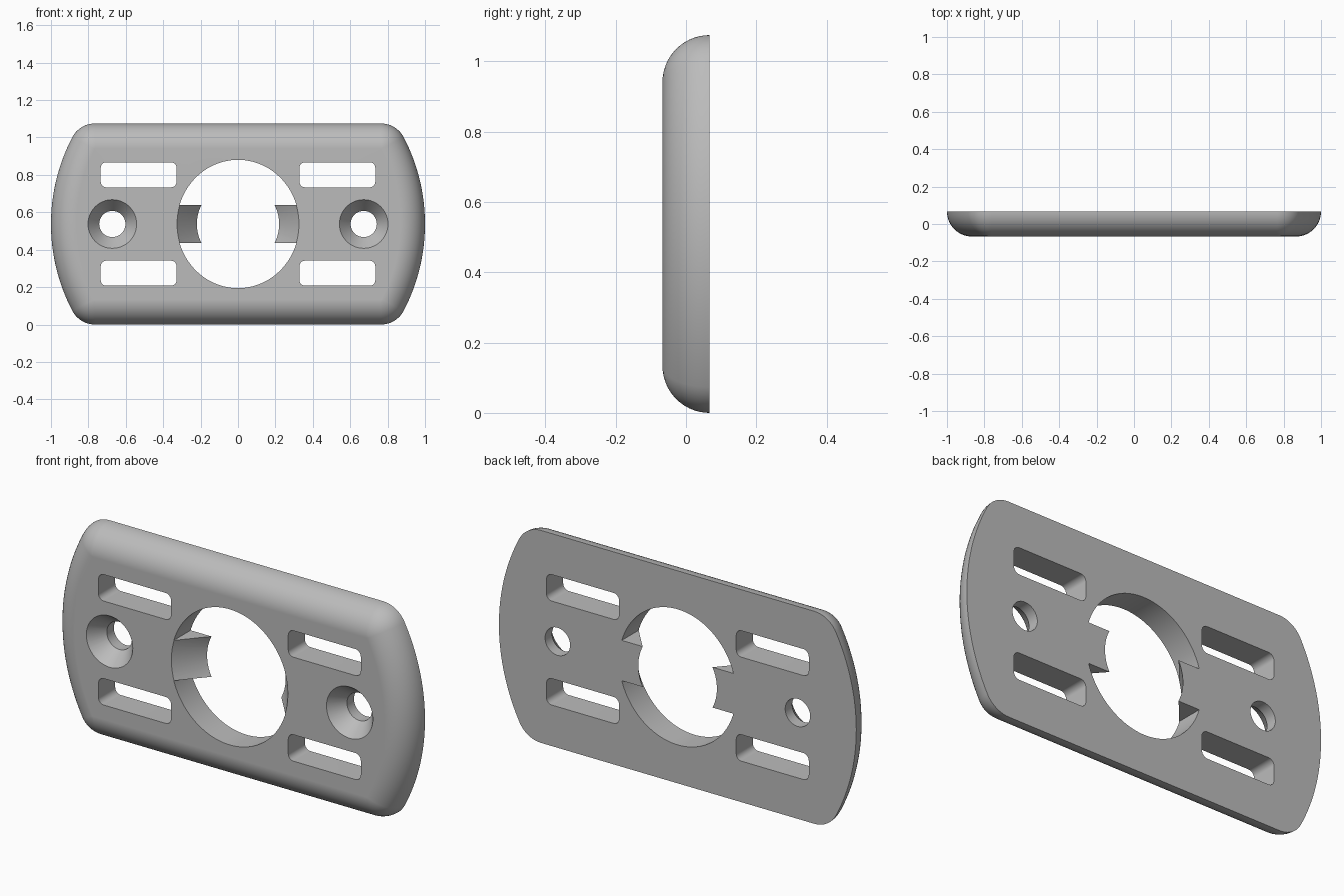
import bpy, bmesh
from math import sin, cos, pi, radians, sqrt, atan2, asin

cube = bpy.data.objects.get("Cube")
if cube:
    bpy.data.objects.remove(cube)

HALF_T = 0.067            # half thickness
MID = 0.5375              # half height
CORNER = 0.137            # corner radius of the outline
SIDE = 1.0                # radius of the bowed ends

grey = bpy.data.materials.new("light_grey")
grey.use_nodes = True
colour = (0.5, 0.5, 0.5, 1)
grey.diffuse_color = colour
grey.node_tree.nodes["Principled BSDF"].inputs["Base Color"].default_value = colour


def loft(name, rings):
    """Solid from rings of (x, z) points, each ring given as (y, points)."""
    bm = bmesh.new()
    loops = [[bm.verts.new((x, y, z + MID)) for x, z in pts] for y, pts in rings]
    n = len(loops[0])
    for a, b in zip(loops, loops[1:]):
        for i in range(n):
            j = (i + 1) % n
            bm.faces.new((a[i], a[j], b[j], b[i]))
    bm.faces.new(loops[0][::-1])
    bm.faces.new(loops[-1])
    bmesh.ops.recalc_face_normals(bm, faces=bm.faces)
    mesh = bpy.data.meshes.new(name)
    bm.to_mesh(mesh)
    bm.free()
    mesh.materials.append(grey)
    obj = bpy.data.objects.new(name, mesh)
    bpy.context.collection.objects.link(obj)
    return obj


def arc(cx, cz, rx, rz, a0, a1, steps):
    return [(cx + rx * cos(a0 + (a1 - a0) * i / steps),
             cz + rz * sin(a0 + (a1 - a0) * i / steps)) for i in range(steps + 1)]


def ellipse(cx, rx, rz, n=96):
    return arc(cx, 0, rx, rz, 0, 2 * pi, n)[:-1]


def outline(inset):
    """Bowed rectangle, shrunk evenly by inset."""
    cz = MID - CORNER
    cx = sqrt((SIDE - CORNER) ** 2 - cz ** 2)
    t = atan2(cz, cx)
    r = CORNER - inset
    right = (arc(0, 0, SIDE - inset, SIDE - inset, -t, t, 32)
             + arc(cx, cz, r, r, t, pi / 2, 10)[1:])
    right = arc(cx, -cz, r, r, -pi / 2, -t, 10)[:-1] + right
    return right + [(-x, -z) for x, z in right]


# Plate with a full quarter-round front edge
R = 2 * HALF_T
rings = [(HALF_T - R * sin(a), outline(R * (1 - cos(a))))
         for a in (pi / 2 * i / 14 for i in range(15))]
plate = loft("mounting_plate", rings)


def cut(rings):
    cutter = loft("cutter", rings)
    cutter.hide_render = True
    mod = plate.modifiers.new("cut", 'BOOLEAN')
    mod.operation = 'DIFFERENCE'
    mod.solver = 'EXACT'
    mod.object = cutter
    bpy.context.view_layer.objects.active = plate
    bpy.ops.object.modifier_apply(modifier=mod.name)
    bpy.data.objects.remove(cutter)


def prism(points):
    cut([(-0.2, points), (0.2, points)])


# Central opening: upper and lower lobes, leaving a tab each side
RX, RZ, TAB = 0.327, 0.343, 0.102
a = asin(TAB / RZ)
for s in (1, -1):
    prism([(x, s * z) for x, z in arc(0, 0, RX, RZ, a, pi - a, 64)])

# Sloping concave faces of the tabs
k = (0.326 - 0.22) / R
kz = (0.342 - 0.22) / R
cut([(y, ellipse(0, 0.22 + k * (HALF_T - y), 0.22 + kz * (HALF_T - y)))
     for y in (-0.09, 0.09)])

# Countersunk screw holes and rounded slots
for s in (1, -1):
    slope = (0.13 - 0.07) / 0.078
    cut([(y, ellipse(s * 0.672, r, r, 64)) for y, r in
         ((-0.1, 0.13 + slope * (0.1 - HALF_T)), (-HALF_T + 0.078, 0.07), (0.1, 0.07))])
    for v in (1, -1):
        r, hx, hz = 0.03, 0.203, 0.067
        pts = []
        for q, (sx, sz) in enumerate(((1, 1), (-1, 1), (-1, -1), (1, -1))):
            pts += arc(s * 0.531 + sx * (hx - r), v * 0.263 + sz * (hz - r),
                       r, r, q * pi / 2, (q + 1) * pi / 2, 6)
        prism(pts)

# Smooth rounds, crisp cut edges
bpy.ops.object.select_all(action='DESELECT')
plate.select_set(True)
bpy.context.view_layer.objects.active = plate
bpy.ops.object.shade_smooth_by_angle(angle=radians(30))
wn = plate.modifiers.new("even_shading", 'WEIGHTED_NORMAL')
wn.keep_sharp = True
